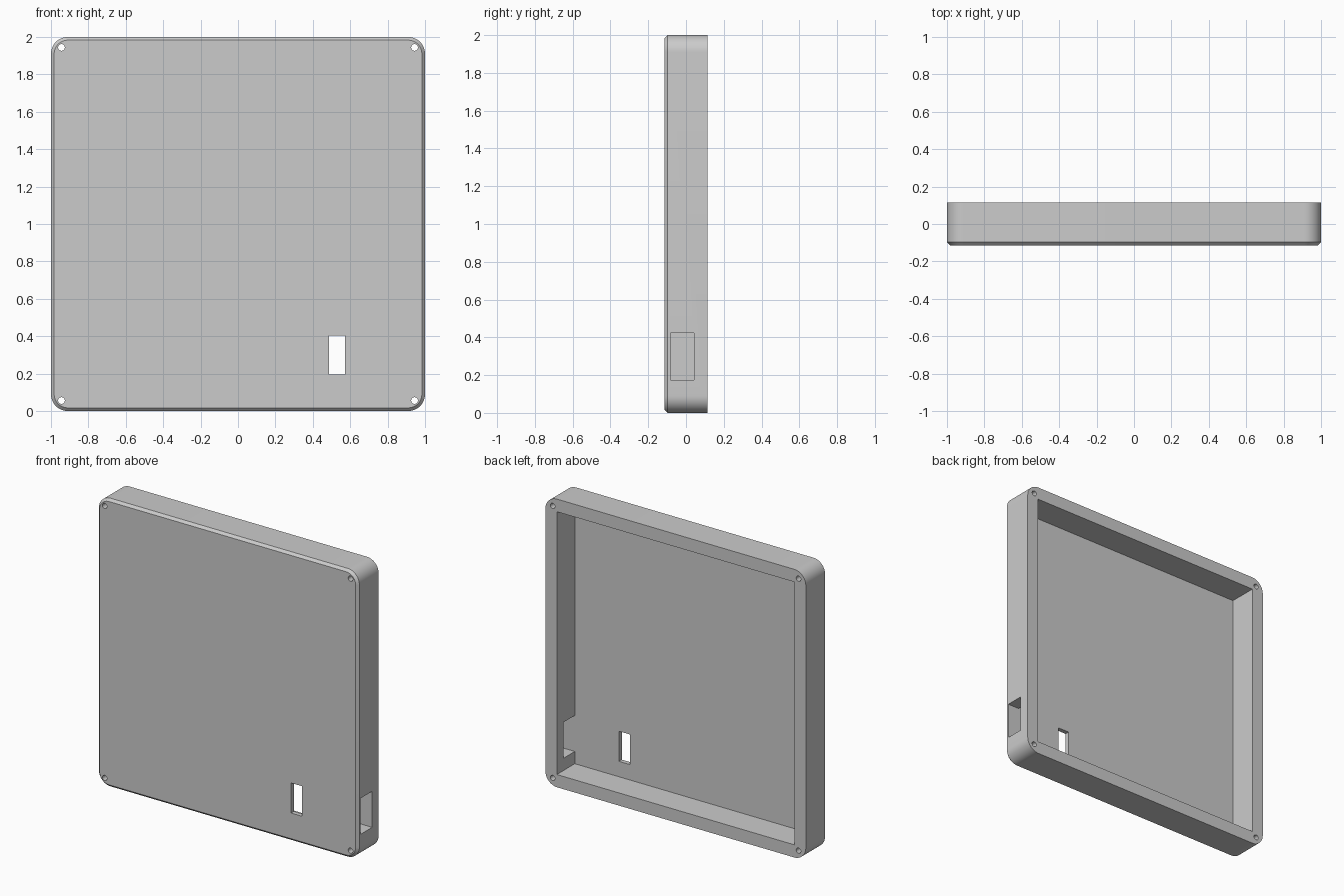
import bpy
import bmesh
import math
from mathutils import Matrix, Vector

default = bpy.data.objects.get("Cube")
if default:
    bpy.data.objects.remove(default, do_unlink=True)

HALF_DEPTH = 0.114
FLOOR = 0.031
WALL = 0.088
RADIUS = 0.09
CHAMFER = 0.017
HOLE_INSET = 0.056

grey = bpy.data.materials.new("plain grey")
grey.use_nodes = True
colour = (0.6, 0.6, 0.6, 1)
grey.diffuse_color = colour
grey.node_tree.nodes["Principled BSDF"].inputs["Base Color"].default_value = colour


def add_object(name, bm):
    mesh = bpy.data.meshes.new(name)
    bmesh.ops.recalc_face_normals(bm, faces=bm.faces)
    bm.to_mesh(mesh)
    bm.free()
    mesh.materials.append(grey)
    obj = bpy.data.objects.new(name, mesh)
    bpy.context.collection.objects.link(obj)
    return obj


def box(low, high):
    low, high = Vector(low), Vector(high)
    bm = bmesh.new()
    bmesh.ops.create_cube(bm, size=1, matrix=Matrix.Translation((low + high) / 2)
                          @ Matrix.Diagonal((high - low).to_4d()))
    return bm


# Outer case: rounded corners, then a small chamfer around the front
bm = box((-1, -HALF_DEPTH, 0), (1, HALF_DEPTH, 2))
corners = [e for e in bm.edges if abs(e.verts[0].co.y - e.verts[1].co.y) > 0.1]
bmesh.ops.bevel(bm, geom=corners, offset=RADIUS, segments=12, profile=0.5, affect='EDGES')
front = [e for e in bm.edges if all(v.co.y < -HALF_DEPTH + 0.001 for v in e.verts)]
bmesh.ops.bevel(bm, geom=front, offset=CHAMFER, segments=1, affect='EDGES')
case = add_object("case", bm)

# Cutters: cavity, front slot, side port and screw holes
inner = 1 - WALL
floor_y = -HALF_DEPTH + FLOOR
cutters = [
    add_object("cavity_cutter", box((-inner, floor_y, WALL), (inner, 0.3, 2 - WALL))),
    add_object("slot_cutter", box((0.487, -0.3, 0.195), (0.573, 0, 0.404))),
    add_object("port_cutter", box((0.8, floor_y, 0.173), (1.2, 0.043, 0.423))),
]
for x in (-1 + HOLE_INSET, 1 - HOLE_INSET):
    for z in (HOLE_INSET, 2 - HOLE_INSET):
        bm = bmesh.new()
        bmesh.ops.create_cone(bm, cap_ends=True, segments=32, radius1=0.018, radius2=0.018,
                              depth=0.6, matrix=Matrix.Translation((x, 0, z))
                              @ Matrix.Rotation(math.pi / 2, 4, 'X'))
        cutters.append(add_object("screw_hole_cutter", bm))

bpy.ops.object.select_all(action='DESELECT')
bpy.context.view_layer.objects.active = case
case.select_set(True)
for cutter in cutters:
    cut = case.modifiers.new(cutter.name, 'BOOLEAN')
    cut.operation = 'DIFFERENCE'
    cut.solver = 'EXACT'
    cut.object = cutter
    bpy.ops.object.modifier_apply(modifier=cut.name)
    bpy.data.objects.remove(cutter, do_unlink=True)

bpy.ops.object.shade_smooth_by_angle(angle=math.radians(30))
